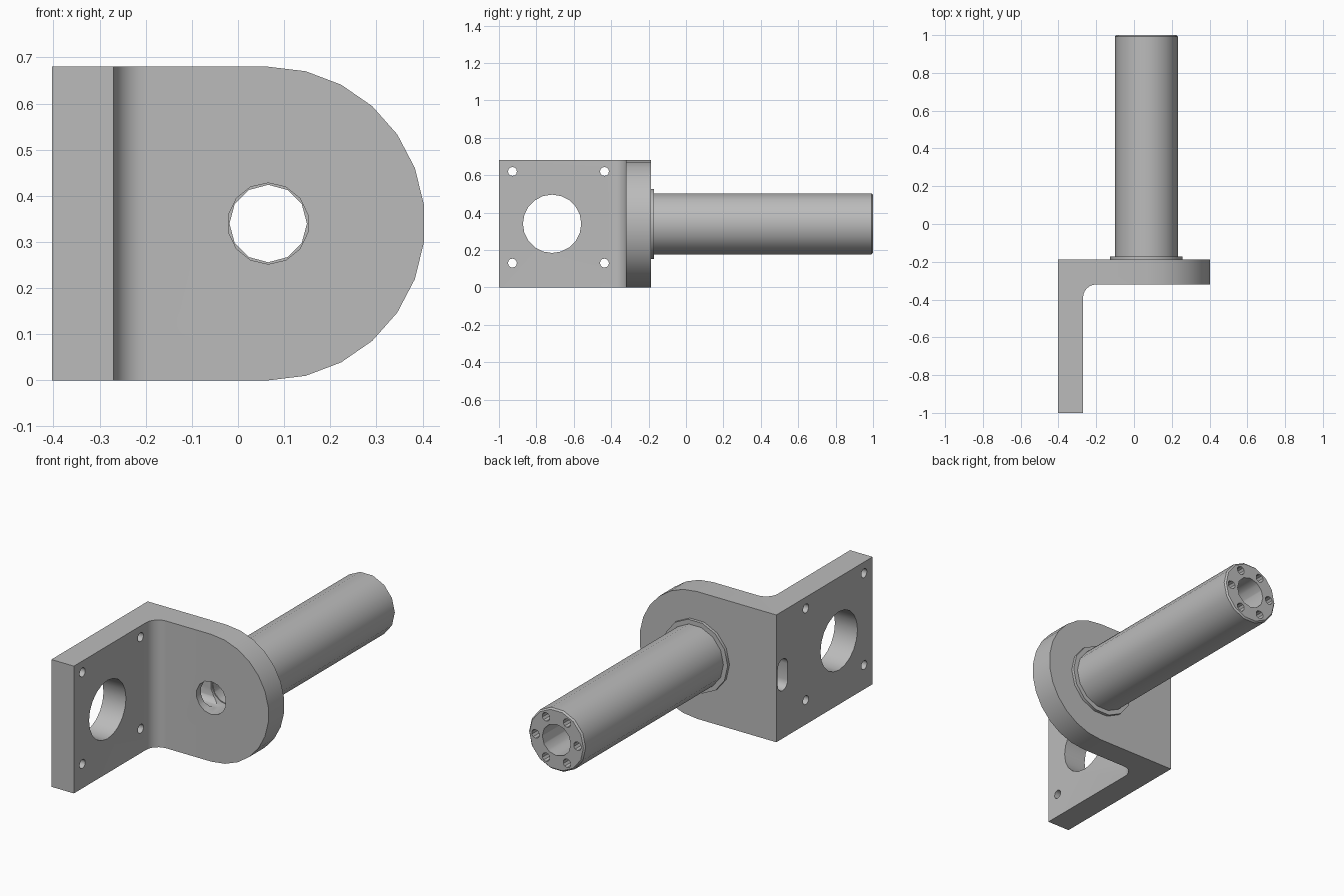
import bpy, bmesh, math
from mathutils import Matrix, Vector

if "Cube" in bpy.data.objects:
    bpy.data.objects.remove(bpy.data.objects["Cube"], do_unlink=True)

CX, CZ = 0.0655, 0.34           # axis of the tube and the rounded arm
BACK, FRONT, TIP = -0.187, -0.32, -1.0
LEFT, INNER = -0.403, -0.27     # side plate faces

grey = bpy.data.materials.new("plain grey")
grey.use_nodes = True
grey.diffuse_color = (0.5, 0.5, 0.5, 1)
grey.node_tree.nodes["Principled BSDF"].inputs["Base Color"].default_value = (0.5, 0.5, 0.5, 1)


def finish(bm, name):
    bmesh.ops.recalc_face_normals(bm, faces=bm.faces)
    mesh = bpy.data.meshes.new(name)
    bm.to_mesh(mesh)
    bm.free()
    mesh.materials.append(grey)
    obj = bpy.data.objects.new(name, mesh)
    bpy.context.collection.objects.link(obj)
    return obj


def prism(name, points, depth):
    """Extrude a closed 3D outline along a vector."""
    bm = bmesh.new()
    face = bm.faces.new([bm.verts.new(p) for p in points])
    new = bmesh.ops.extrude_face_region(bm, geom=[face])["geom"]
    bmesh.ops.translate(bm, vec=depth, verts=[v for v in new if isinstance(v, bmesh.types.BMVert)])
    return finish(bm, name)


def rod(start, end, radius, sides):
    """Cylinder cutter between two points."""
    start, end = Vector(start), Vector(end)
    axis = end - start
    turn = axis.to_track_quat("Z", "Y").to_matrix().to_4x4()
    bm = bmesh.new()
    bmesh.ops.create_cone(bm, cap_ends=True, segments=sides, radius1=radius, radius2=radius,
                          depth=axis.length, matrix=Matrix.Translation((start + end) / 2) @ turn)
    return finish(bm, "cutter")


def arc(cx, cy, radius, start, end, steps):
    angles = [math.radians(start + (end - start) * i / steps) for i in range(steps + 1)]
    return [(cx + radius * math.cos(a), cy + radius * math.sin(a)) for a in angles]


def combine(obj, cutter, operation="DIFFERENCE"):
    mod = obj.modifiers.new("cut", "BOOLEAN")
    mod.operation, mod.solver, mod.object = operation, "EXACT", cutter
    bpy.context.view_layer.objects.active = obj
    bpy.ops.object.modifier_apply(modifier=mod.name)
    bpy.data.objects.remove(cutter, do_unlink=True)


def smooth(obj):
    bpy.ops.object.select_all(action="DESELECT")
    obj.select_set(True)
    bpy.context.view_layer.objects.active = obj
    bpy.ops.object.shade_smooth_by_angle(angle=math.radians(35))


# Angle bracket: L section with an inner fillet, trimmed to a round-ended outline
fillet = 0.07
section = [(LEFT, TIP), (INNER, TIP)]
section += arc(INNER + fillet, FRONT - fillet, fillet, 180, 90, 6)
section += [(0.5, FRONT), (0.5, BACK), (LEFT, BACK)]
bracket = prism("angle_bracket", [(x, y, -0.1) for x, y in section], (0, 0, 0.9))
outline = [(-0.5, 0)] + arc(CX, CZ, CZ, -90, 90, 13) + [(-0.5, 2 * CZ)]
combine(bracket, prism("cutter", [(x, -1.1, z) for x, z in outline], (0, 1.2, 0)), "INTERSECT")

# Side plate: large opening and four bolt holes
combine(bracket, rod((-0.5, -0.716, CZ), (-0.2, -0.716, CZ), 0.156, 20))
for y in (-0.928, -0.436):
    for z in (0.13, 0.62):
        combine(bracket, rod((-0.5, y, z), (-0.2, y, z), 0.024, 12))

# Cable slot from the corner to the bore, then the bore through the arm
half, reach = 0.042, 0.043
slot = arc(-0.241, CZ + reach, half, 0, 180, 8) + arc(-0.241, CZ - reach, half, 180, 360, 8)
combine(bracket, prism("cutter", [(-0.5, y, z) for y, z in slot], (0.5 + CX, 0, 0)))
combine(bracket, rod((CX, -0.5, CZ), (CX, 0, CZ), 0.088, 14))
smooth(bracket)

# Tube with a thin base flange and a chamfered end
profile = [(0, BACK), (0.192, BACK), (0.192, -0.171), (0.167, -0.171),
           (0.167, 0.992), (0.159, 1), (0, 1)]
bm = bmesh.new()
verts = [bm.verts.new((CX + r, y, CZ)) for r, y in profile]
edges = [bm.edges.new(pair) for pair in zip(verts, verts[1:])]
bmesh.ops.spin(bm, geom=verts + edges, cent=(CX, 0, CZ), axis=(0, 1, 0),
               angle=math.tau, steps=14)
bmesh.ops.remove_doubles(bm, verts=bm.verts, dist=0.0005)
tube = finish(bm, "flanged_tube")

# Central bore and ring of screw holes in the tube end
combine(tube, rod((CX, -0.4, CZ), (CX, 1.1, CZ), 0.084, 12))
for x, z in arc(CX, CZ, 0.124, 0, 300, 5):
    combine(tube, rod((x, 0.88, z), (x, 1.1, z), 0.023, 10))
smooth(tube)
